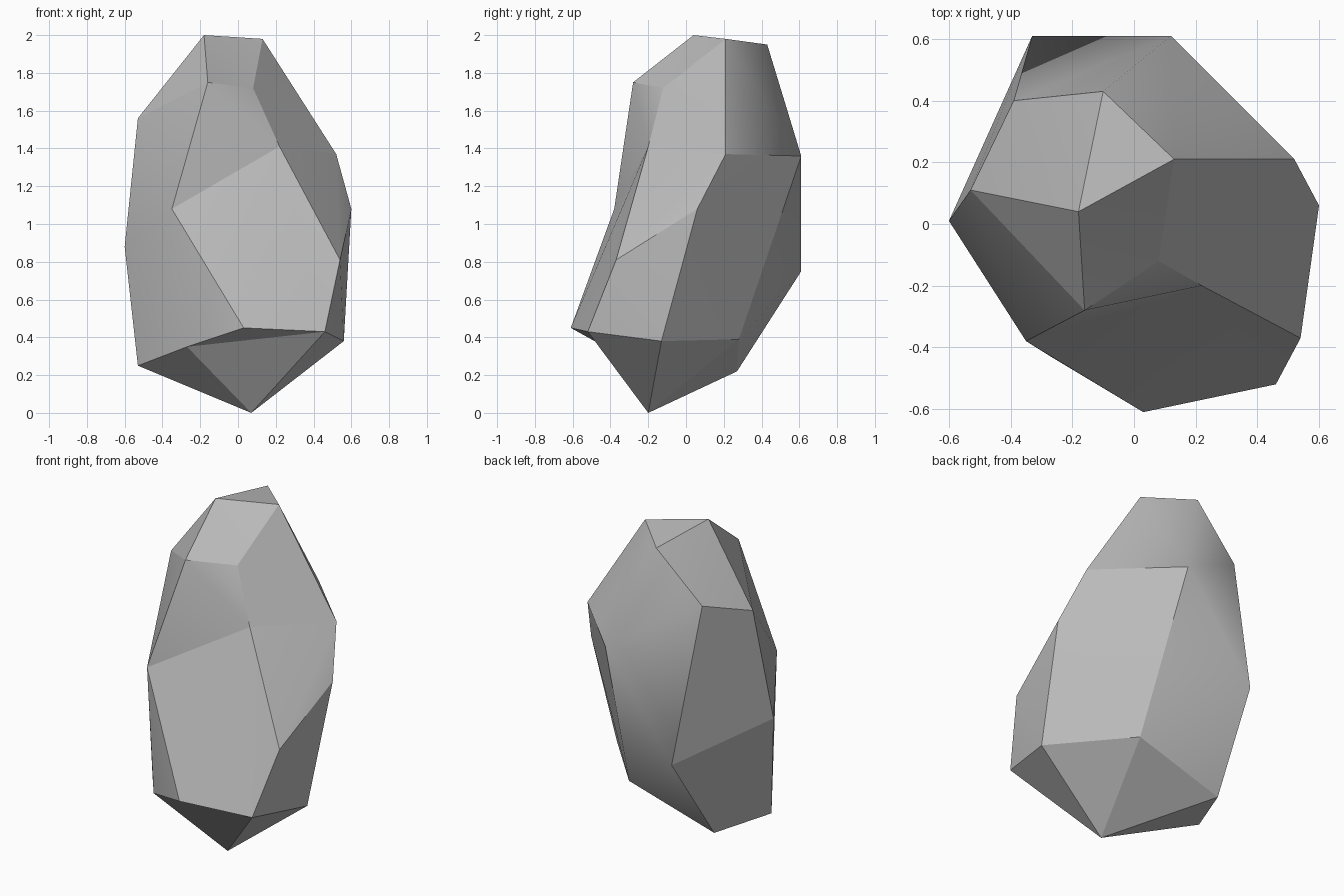
import bpy, bmesh

cube = bpy.data.objects.get("Cube")
if cube:
    bpy.data.objects.remove(cube, do_unlink=True)

# Corners of the boulder, one letter each, from the crown down to the tip
CORNERS = dict(
    a=(-.18, .04, 2), b=(.13, .21, 1.98), c=(-.1, .43, 1.95),
    d=(-.16, -.28, 1.75), e=(.08, -.12, 1.72), f=(-.53, .11, 1.56),
    g=(-.39, .4, 1.66), h=(.22, -.2, 1.41), i=(.52, .21, 1.37),
    j=(.12, .61, 1.36), k=(-.35, -.38, 1.08), l=(.6, .06, 1.08),
    m=(.54, -.37, .81), n=(-.6, .01, .88), o=(-.33, .61, .75),
    p=(.03, -.61, .45), q=(.46, -.52, .43), r=(.56, -.13, .38),
    s=(-.53, -.07, .25), t=(-.27, -.43, .35), u=(.07, -.2, 0),
    v=(-.38, .27, .22), w=(.19, .28, .39),
)

# Each facet is a patch of faces shaded smoothly; facets meet at sharp edges
FACETS = {
    "crown": "abc",
    "crown_back": "afg agc",
    "crown_front": "abed",
    "crown_side": "adf",
    "brow": "dehk",
    "shoulder": "behi",
    "front": "khp hpq hqm",
    "front_side": "him iml",
    "lower_side": "lmr mqr",
    "back_side": "ijwl lwr",
    "back": "bcji cgoj ojw ovw",
    "far_side": "dkf fkn kns kts kpt",
    "far_back": "nfgo",
    "far_lower": "novs",
    "under_front": "tpq",
    "under_tip": "tqu",
    "under_side": "qru",
    "under_back_side": "ruw",
    "under_back": "wuv",
    "under_far_back": "vus",
    "under_far": "stu",
}


def build_boulder():
    bm = bmesh.new()
    corner = {name: bm.verts.new(co) for name, co in CORNERS.items()}
    patch = bm.faces.layers.int.new("facet")
    for number, words in enumerate(FACETS.values()):
        for word in words.split():
            face = bm.faces.new([corner[name] for name in word])
            face[patch] = number
            face.smooth = True
    bmesh.ops.recalc_face_normals(bm, faces=bm.faces)
    bmesh.ops.triangulate(bm, faces=bm.faces[:])
    # Sharp edges wherever two different facets meet
    for edge in bm.edges:
        edge.smooth = len({face[patch] for face in edge.link_faces}) == 1
    bm.faces.layers.int.remove(patch)
    mesh = bpy.data.meshes.new("boulder")
    bm.to_mesh(mesh)
    bm.free()
    return mesh


# Grey stone
stone = bpy.data.materials.new("grey_stone")
stone.use_nodes = True
grey = (.5, .5, .5, 1)
stone.diffuse_color = grey
shader = stone.node_tree.nodes["Principled BSDF"]
shader.inputs["Base Color"].default_value = grey
shader.inputs["Roughness"].default_value = .9

boulder = bpy.data.objects.new("boulder", build_boulder())
boulder.data.materials.append(stone)
bpy.context.collection.objects.link(boulder)
